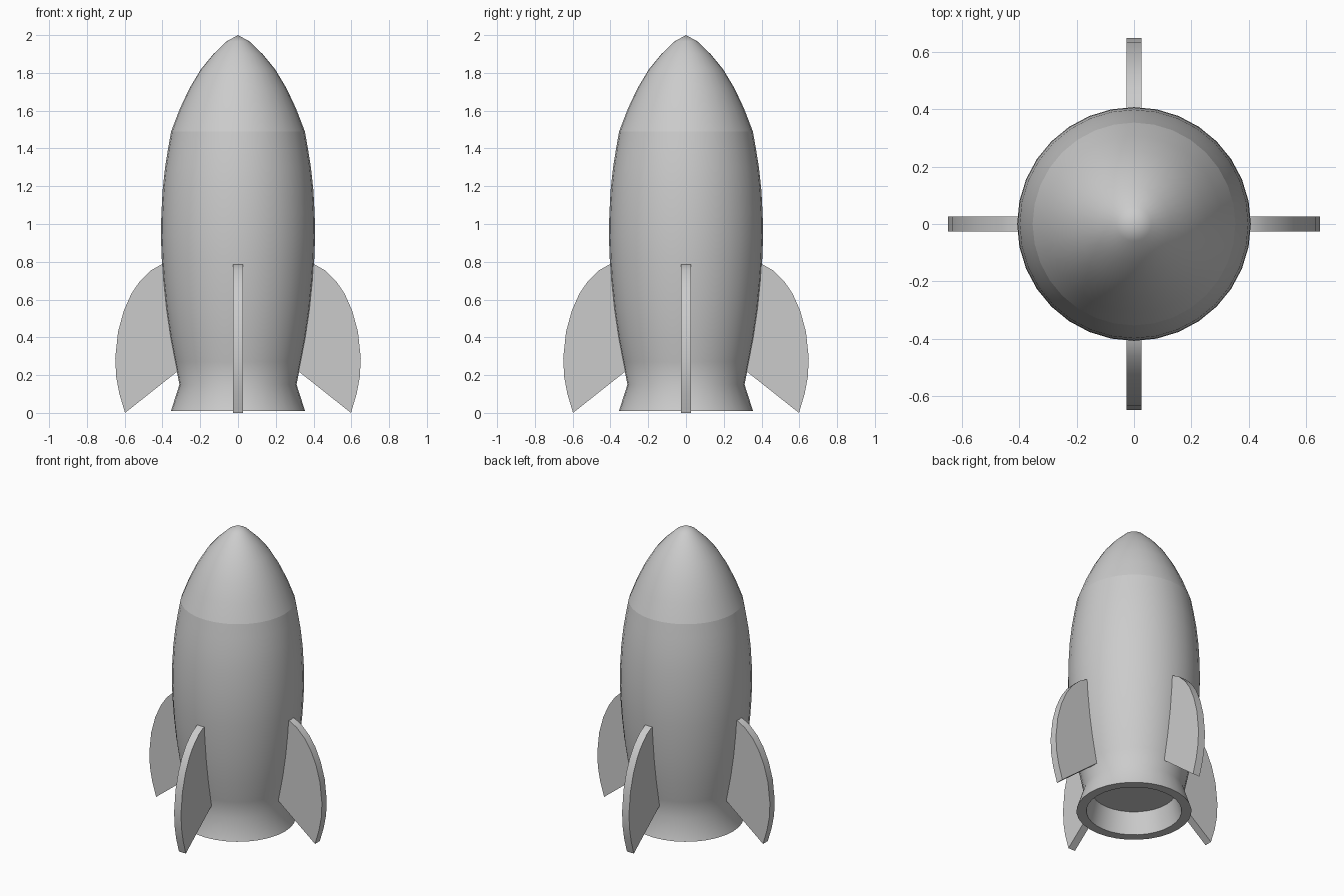
import bpy, bmesh, math
from mathutils import Matrix

if "Cube" in bpy.data.objects:
    bpy.data.objects.remove(bpy.data.objects["Cube"])

grey = bpy.data.materials.new("light grey")
grey.diffuse_color = (0.6, 0.6, 0.6, 1)
grey.use_nodes = True
grey.node_tree.nodes["Principled BSDF"].inputs["Base Color"].default_value = grey.diffuse_color


def finish(name, bm):
    bmesh.ops.recalc_face_normals(bm, faces=bm.faces)
    mesh = bpy.data.meshes.new(name)
    bm.to_mesh(mesh)
    bm.free()
    mesh.materials.append(grey)
    obj = bpy.data.objects.new(name, mesh)
    bpy.context.collection.objects.link(obj)
    bpy.ops.object.select_all(action='DESELECT')
    obj.select_set(True)
    bpy.context.view_layer.objects.active = obj
    bpy.ops.object.shade_smooth_by_angle(angle=math.radians(40))
    return obj


def lathe(name, profile, sides=32):
    """Revolve (radius, z) points around the z axis."""
    bm = bmesh.new()
    verts = [bm.verts.new((r, 0, z)) for r, z in profile]
    edges = [bm.edges.new(pair) for pair in zip(verts, verts[1:])]
    bmesh.ops.spin(bm, geom=verts + edges, cent=(0, 0, 0), axis=(0, 0, 1),
                   angle=math.tau, steps=sides, use_merge=False)
    bmesh.ops.remove_doubles(bm, verts=bm.verts, dist=0.0005)
    return finish(name, bm)


# Hull: recessed ceiling of the nozzle, inner wall, flared rim, outer skin
lathe("hull", [
    (0, 0.155), (0.262, 0.155), (0.294, 0.01), (0.355, 0.01), (0.31, 0.15),
    (0.334, 0.27), (0.359, 0.40), (0.381, 0.55), (0.396, 0.70), (0.404, 0.82),
    (0.408, 0.93), (0.406, 1.05), (0.399, 1.18), (0.386, 1.30),
    (0.370, 1.40), (0.354, 1.49)])

# Nose cone
lathe("nose_cone", [
    (0.354, 1.49), (0.308, 1.61), (0.256, 1.72), (0.196, 1.82),
    (0.130, 1.90), (0.060, 1.967), (0, 2.0)])

# Four swept fins, outlined in (radius, z)
fin_outline = [
    (0.385, 0.788), (0.407, 0.785), (0.46, 0.755), (0.52, 0.697),
    (0.565, 0.63), (0.605, 0.54), (0.635, 0.43), (0.65, 0.29),
    (0.645, 0.19), (0.628, 0.10), (0.598, 0.0), (0.333, 0.21), (0.31, 0.228)]
names = ["right_fin", "back_fin", "left_fin", "front_fin"]
for i, name in enumerate(names):
    bm = bmesh.new()
    face = bm.faces.new([bm.verts.new((r, -0.026, z)) for r, z in fin_outline])
    side = bmesh.ops.extrude_face_region(bm, geom=[face])["geom"]
    bmesh.ops.translate(bm, vec=(0, 0.052, 0),
                        verts=[v for v in side if isinstance(v, bmesh.types.BMVert)])
    bm.transform(Matrix.Rotation(i * math.pi / 2, 4, 'Z'))
    finish(name, bm)
